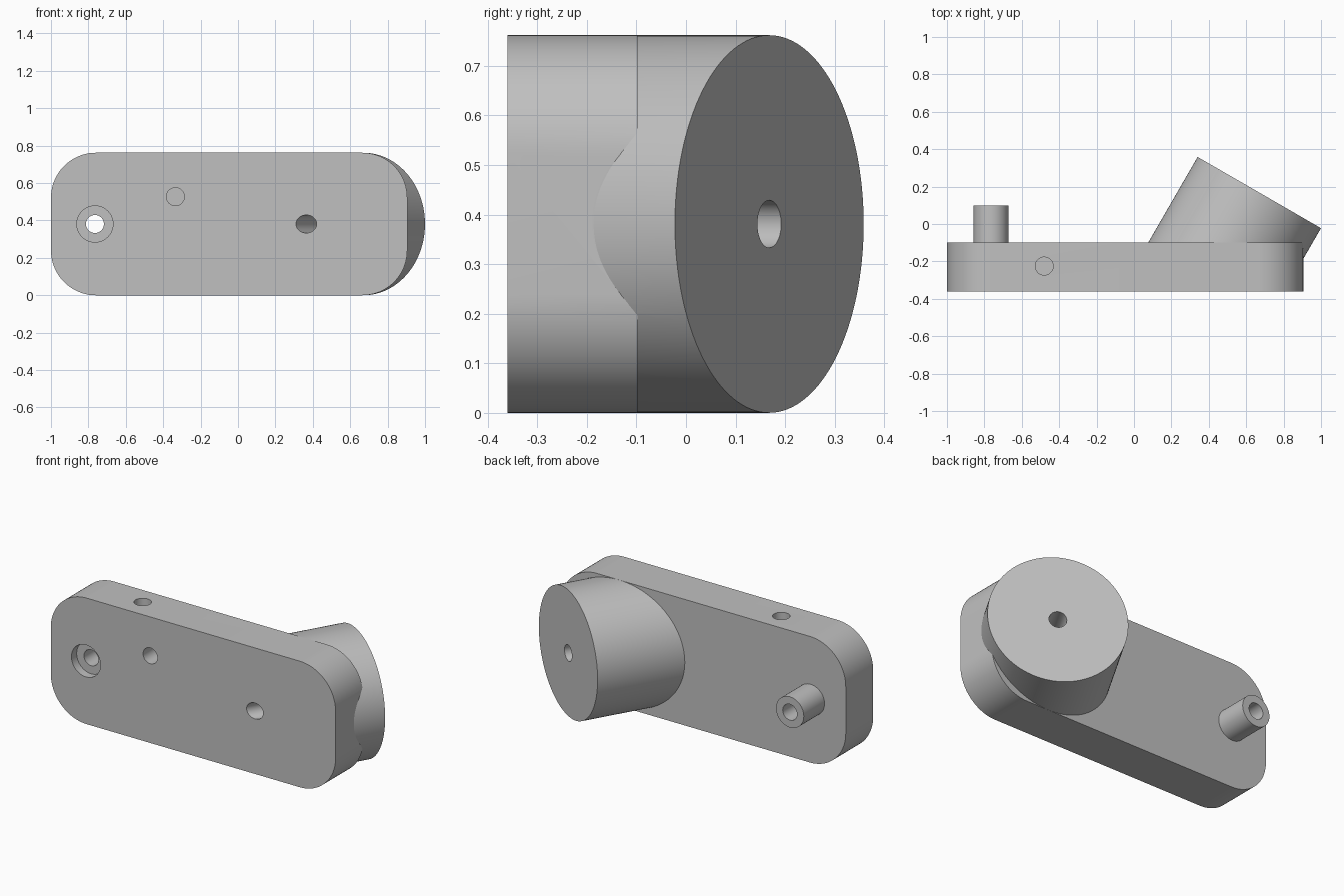
import bpy, bmesh, math
from mathutils import Vector, Matrix

if "Cube" in bpy.data.objects:
    bpy.data.objects.remove(bpy.data.objects["Cube"], do_unlink=True)

grey = bpy.data.materials.new("light grey")
grey.use_nodes = True
colour = (0.53, 0.53, 0.53, 1)
grey.diffuse_color = colour
grey.node_tree.nodes["Principled BSDF"].inputs["Base Color"].default_value = colour

FRONT, BACK, HEIGHT, MID = -0.36, -0.098, 0.762, 0.381
BORE = 0.048


def make_object(name, bm):
    bmesh.ops.recalc_face_normals(bm, faces=bm.faces)
    mesh = bpy.data.meshes.new(name)
    bm.to_mesh(mesh)
    bm.free()
    mesh.materials.append(grey)
    obj = bpy.data.objects.new(name, mesh)
    bpy.context.collection.objects.link(obj)
    return obj


def rod(name, start, end, radius, sides=48, trim_y=None):
    """Cylinder between two points, optionally trimmed flat at a y position."""
    start, end = Vector(start), Vector(end)
    axis = end - start
    place = Matrix.Translation((start + end) / 2) @ axis.to_track_quat("Z", "Y").to_matrix().to_4x4()
    bm = bmesh.new()
    bmesh.ops.create_cone(bm, cap_ends=True, segments=sides, radius1=radius,
                          radius2=radius, depth=axis.length, matrix=place)
    if trim_y is not None:
        bmesh.ops.bisect_plane(bm, geom=bm.verts[:] + bm.edges[:] + bm.faces[:],
                               plane_co=(0, trim_y, 0), plane_no=(0, -1, 0), clear_outer=True)
        bmesh.ops.holes_fill(bm, edges=[e for e in bm.edges if e.is_boundary])
    return make_object(name, bm)


def combine(target, tool, operation):
    mod = target.modifiers.new(tool.name, "BOOLEAN")
    mod.operation, mod.object, mod.solver = operation, tool, "EXACT"
    tool.hide_render = True
    bpy.context.view_layer.objects.active = target
    bpy.ops.object.modifier_apply(modifier=mod.name)
    bpy.data.objects.remove(tool, do_unlink=True)


# Plate with rounded corners, extruded from front to back
left, right, corner, steps = -1.0, 0.905, 0.24, 20
centres = [(right - corner, HEIGHT - corner), (left + corner, HEIGHT - corner),
           (left + corner, corner), (right - corner, corner)]
bm = bmesh.new()
outline = []
for quarter, (cx, cz) in enumerate(centres):
    for i in range(steps + 1):
        a = (quarter + i / steps) * math.pi / 2
        outline.append(bm.verts.new((cx + corner * math.cos(a), FRONT, cz + corner * math.sin(a))))
face = bm.faces.new(outline)
moved = bmesh.ops.extrude_face_region(bm, geom=[face])["geom"]
bmesh.ops.translate(bm, vec=(0, BACK - FRONT, 0),
                    verts=[v for v in moved if isinstance(v, bmesh.types.BMVert)])
body = make_object("bracket_body", bm)

# Slanted boss and straight post on the back
boss_end = Vector((0.67, 0.168, MID))
slant = Vector((math.sin(math.radians(30)), math.cos(math.radians(30)), 0))
combine(body, rod("slanted_boss", boss_end - slant, boss_end, 0.3808, 128, trim_y=-0.3), "UNION")
post_x = -0.765
combine(body, rod("post", (post_x, -0.2, MID), (post_x, 0.1, MID), 0.093), "UNION")

# Bores, counterbore and blind holes
holes = [
    ("boss_bore", boss_end - slant, boss_end + slant * 0.2, BORE),
    ("post_bore", (post_x, -0.5, MID), (post_x, 0.2, MID), BORE),
    ("counterbore", (post_x, -0.5, MID), (post_x, FRONT + 0.05, MID), 0.097),
    ("front_hole", (-0.335, -0.5, 0.527), (-0.335, FRONT + 0.13, 0.527), BORE),
    ("top_hole", (-0.48, -0.225, 0.9), (-0.48, -0.225, HEIGHT - 0.19), BORE),
]
for name, start, end, radius in holes:
    combine(body, rod(name, start, end, radius), "DIFFERENCE")

# Smooth the round walls, keep the rims sharp
bpy.ops.object.select_all(action="DESELECT")
body.select_set(True)
bpy.context.view_layer.objects.active = body
bpy.ops.object.shade_smooth_by_angle(angle=math.radians(25))
